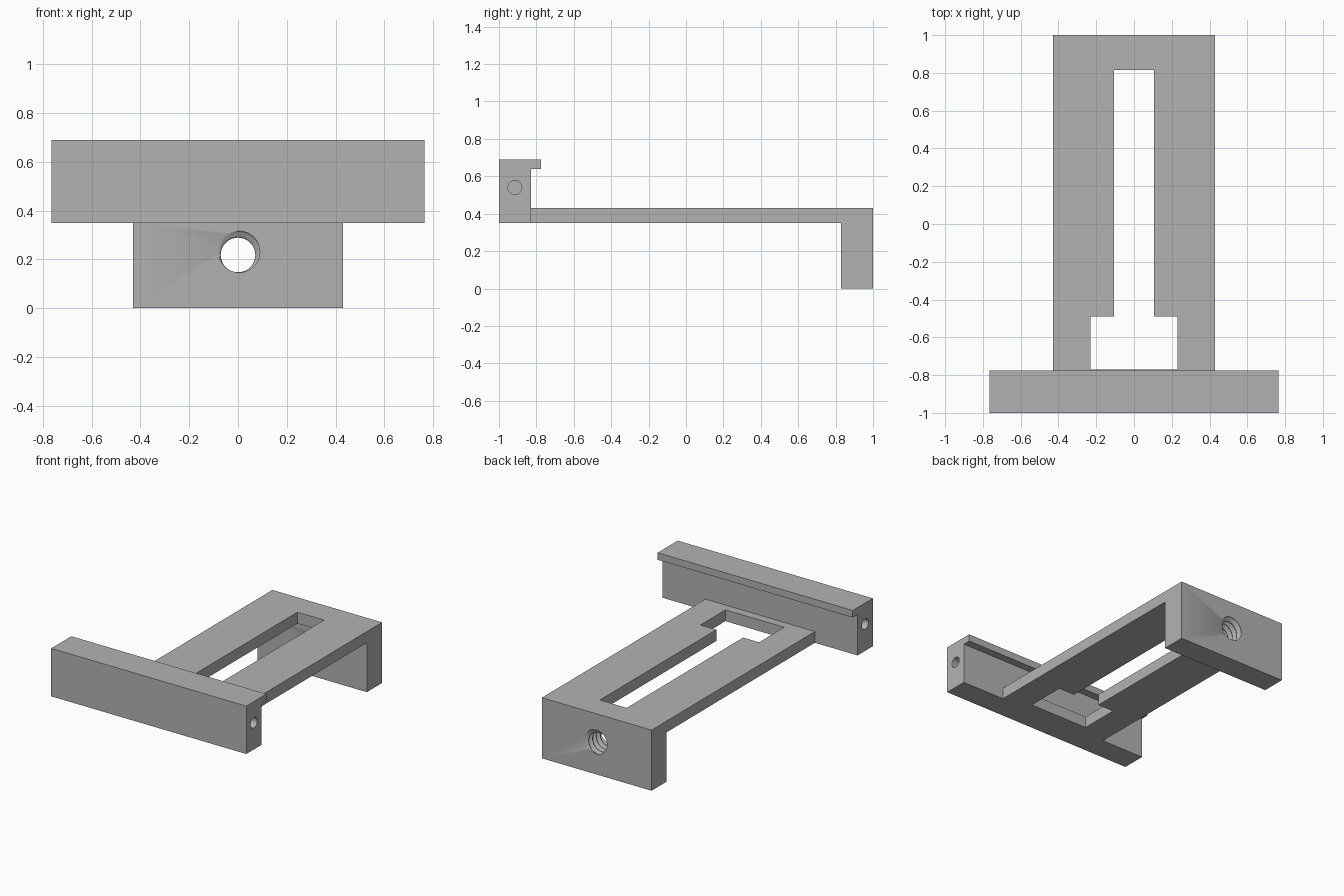
import bpy
import bmesh
from math import sin, cos, pi, radians

cube = bpy.data.objects.get("Cube")
if cube:
    bpy.data.objects.remove(cube, do_unlink=True)

# Single plain grey material
grey = bpy.data.materials.new("plain_grey")
grey.use_nodes = True
COLOUR = (0.45, 0.45, 0.45, 1)
grey.diffuse_color = COLOUR
grey.node_tree.nodes["Principled BSDF"].inputs["Base Color"].default_value = COLOUR


def loft(name, rings):
    """Skin a list of equal-length closed rings and cap both ends."""
    bm = bmesh.new()
    loops = [[bm.verts.new(p) for p in ring] for ring in rings]
    for a, b in zip(loops, loops[1:]):
        for i in range(len(a)):
            j = (i + 1) % len(a)
            bm.faces.new((a[i], a[j], b[j], b[i]))
    bm.faces.new(loops[0][::-1])
    bm.faces.new(loops[-1])
    bmesh.ops.recalc_face_normals(bm, faces=bm.faces)
    mesh = bpy.data.meshes.new(name)
    bm.to_mesh(mesh)
    bm.free()
    mesh.materials.append(grey)
    obj = bpy.data.objects.new(name, mesh)
    bpy.context.collection.objects.link(obj)
    return obj


def extrude_x(name, profile, half_width):
    """Extrude a (y, z) profile symmetrically along x."""
    return loft(name, [[(x, y, z) for y, z in profile]
                       for x in (-half_width, half_width)])


def circle(cx, cy, radius, sides=32):
    return [(cx + radius * cos(2 * pi * i / sides),
             cy + radius * sin(2 * pi * i / sides)) for i in range(sides)]


def cut(obj, cutter):
    """Subtract the cutter, then discard it."""
    cutter.hide_render = True
    mod = obj.modifiers.new("cut", "BOOLEAN")
    mod.operation, mod.solver, mod.object = "DIFFERENCE", "EXACT", cutter
    bpy.ops.object.select_all(action="DESELECT")
    bpy.context.view_layer.objects.active = obj
    obj.select_set(True)
    bpy.ops.object.modifier_apply(modifier=mod.name)
    bpy.data.objects.remove(cutter, do_unlink=True)


FRONT, JOINT, BACK = -1.0, -0.83, 1.0
UNDER, DECK, TOP = 0.35, 0.43, 0.69
LEG = 0.83

# Front crossbar with a rear overhanging lip
crossbar = extrude_x("crossbar", [
    (FRONT, UNDER), (JOINT, UNDER), (JOINT, 0.64), (-0.775, 0.64),
    (-0.775, TOP), (FRONT, TOP)], 0.765)

# Blind round holes in both ends of the crossbar
for side in (-1, 1):
    cut(crossbar, loft("end_hole_cutter", [
        [(side * x, y, z) for y, z in circle(-0.915, 0.54, 0.037)]
        for x in (0.5, 0.8)]))

# Flat deck with a downturned rear leg
bracket = extrude_x("deck_and_rear_leg", [
    (JOINT, UNDER), (LEG, UNDER), (LEG, 0), (BACK, 0),
    (BACK, DECK), (JOINT, DECK)], 0.43)

# Keyhole-shaped slot through the deck
half = [(0.23, -0.77), (0.23, -0.49), (0.105, -0.49), (0.105, 0.815)]
outline = half + [(-x, y) for x, y in reversed(half)]
cut(bracket, loft("slot_cutter", [
    [(x, y, z) for x, y in outline] for z in (0.3, 0.5)]))

# Threaded hole through the rear leg: a circle swept along a tight helix
TURNS, STEPS, OFFSET = 4, 20, 0.014
pitch = (BACK - LEG) / TURNS
rings = []
for k in range(-5, TURNS * STEPS + 6):
    angle = radians(70) - 2 * pi * k / STEPS
    y = LEG + pitch * k / STEPS
    rings.append([(x, y, z) for x, z in circle(
        OFFSET * cos(angle), 0.218 + OFFSET * sin(angle), 0.085)])
cut(bracket, loft("thread_cutter", rings))

# Smooth the round holes, keep every edge crisp
for obj in (crossbar, bracket):
    bpy.ops.object.select_all(action="DESELECT")
    bpy.context.view_layer.objects.active = obj
    obj.select_set(True)
    bpy.ops.object.shade_smooth_by_angle(angle=radians(30))
